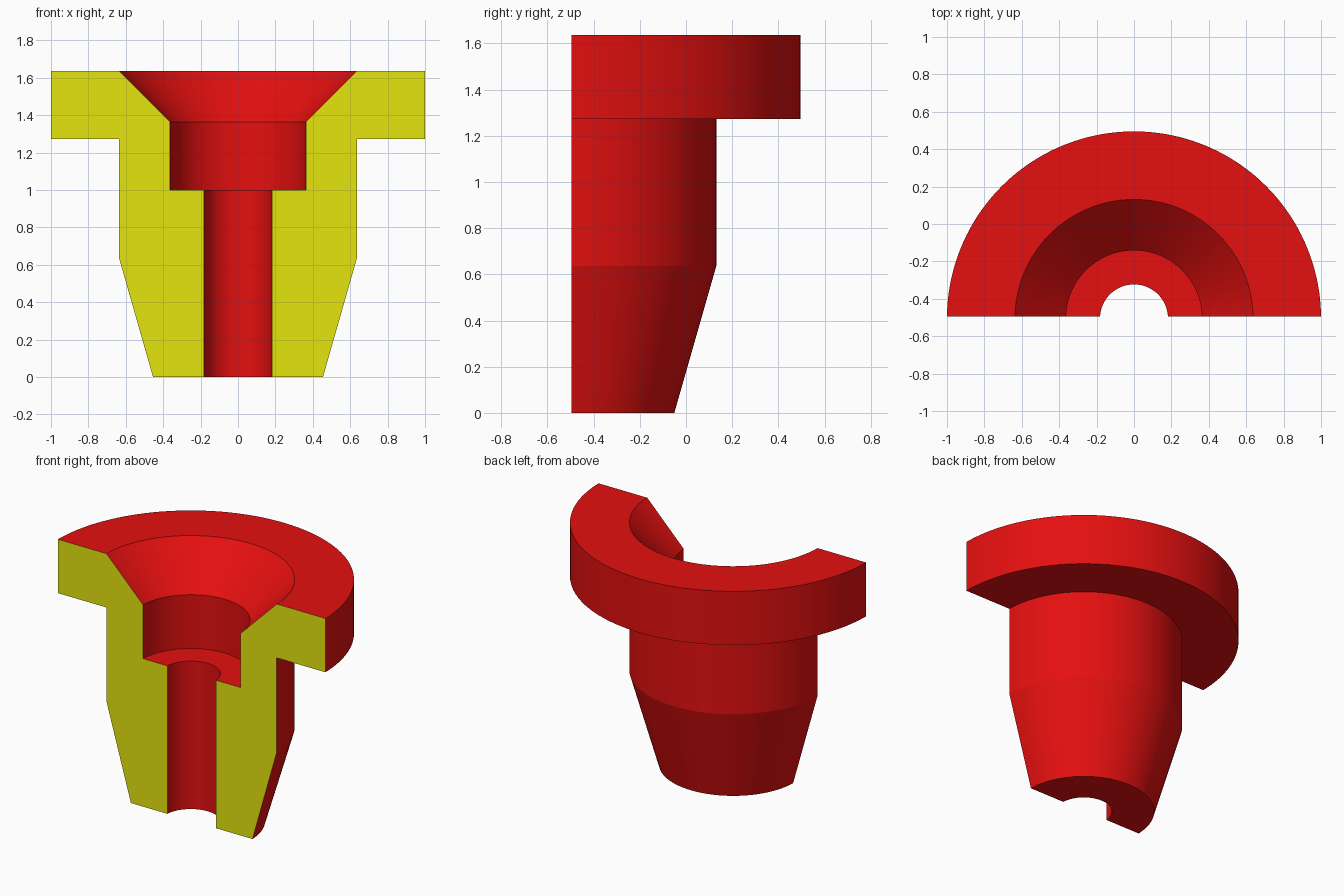
import bpy
import bmesh
import math

default = bpy.data.objects.get("Cube")
if default:
    bpy.data.objects.remove(default, do_unlink=True)


def make_material(name, rgb):
    mat = bpy.data.materials.new(name)
    mat.use_nodes = True
    color = (*rgb, 1.0)
    mat.diffuse_color = color
    mat.node_tree.nodes["Principled BSDF"].inputs["Base Color"].default_value = color
    return mat


red = make_material("red", (0.78, 0.005, 0.005))
yellow = make_material("section yellow", (0.78, 0.78, 0.005))

U = 1 / 11           # the flange radius is 11 units
AXIS_Y = -0.505      # turning axis
CUT = 0.01           # section plane lies just behind the axis
STEPS = 96

# Closed wall section (radius, height): tapered foot, body, flange,
# countersink, counterbore and through bore
PROFILE = [(2, 0), (5, 0), (7, 7), (7, 14), (11, 14), (11, 18),
           (7, 18), (4, 15), (4, 11), (2, 11)]


def half_ring(bm, r, z):
    """Arc behind the section plane, starting and ending exactly on it."""
    start = math.asin(CUT / r)
    sweep = math.pi - 2 * start
    ring = []
    for i in range(STEPS + 1):
        a = start + sweep * i / STEPS
        ring.append(bm.verts.new((r * math.cos(a), AXIS_Y + r * math.sin(a), z)))
    return ring


bm = bmesh.new()
rings = [half_ring(bm, r * U, z * U) for r, z in PROFILE]

# Turned surfaces
for k, ring in enumerate(rings):
    nxt = rings[(k + 1) % len(rings)]
    for i in range(STEPS):
        bm.faces.new((ring[i], ring[i + 1], nxt[i + 1], nxt[i]))

# Flat section faces on both sides of the bore
for end in (0, -1):
    bm.faces.new([ring[end] for ring in rings]).material_index = 1

bmesh.ops.recalc_face_normals(bm, faces=bm.faces)
mesh = bpy.data.meshes.new("sectioned_bushing")
bm.to_mesh(mesh)
bm.free()
mesh.materials.append(red)
mesh.materials.append(yellow)

bushing = bpy.data.objects.new("sectioned_bushing", mesh)
bpy.context.collection.objects.link(bushing)
bpy.ops.object.select_all(action="DESELECT")
bushing.select_set(True)
bpy.context.view_layer.objects.active = bushing
# Below the 14.5 degree bend between the foot taper and the body
bpy.ops.object.shade_smooth_by_angle(angle=math.radians(10))
